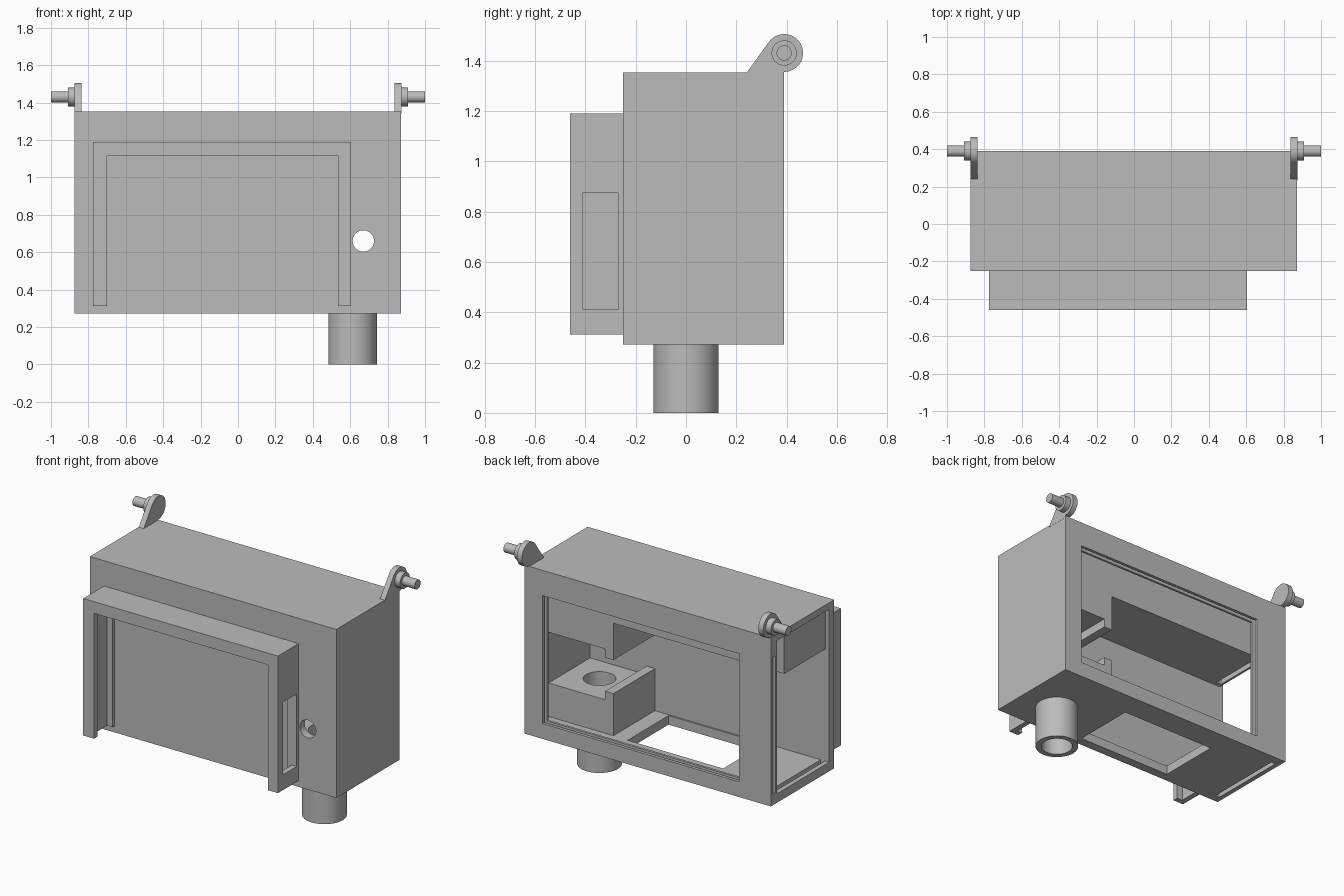
import bpy, bmesh, math
from mathutils import Matrix

cube = bpy.data.objects.get("Cube")
if cube:
    bpy.data.objects.remove(cube, do_unlink=True)

grey = bpy.data.materials.new("plain_grey")
grey.use_nodes = True
COLOUR = (0.5, 0.5, 0.5, 1)
grey.diffuse_color = COLOUR
grey.node_tree.nodes["Principled BSDF"].inputs["Base Color"].default_value = COLOUR


def finish(name, bm):
    bmesh.ops.recalc_face_normals(bm, faces=bm.faces)
    mesh = bpy.data.meshes.new(name)
    bm.to_mesh(mesh)
    bm.free()
    mesh.materials.append(grey)
    obj = bpy.data.objects.new(name, mesh)
    bpy.context.collection.objects.link(obj)
    return obj


def box(name, x, y, z):
    """Box from (min, max) ranges."""
    bm = bmesh.new()
    bmesh.ops.create_cube(bm, size=1)
    for v in bm.verts:
        v.co = [r[0] if c < 0 else r[1] for c, r in zip(v.co, (x, y, z))]
    return finish(name, bm)


def cylinder(name, radius, start, length, axis):
    """Cylinder running from start along an axis."""
    bm = bmesh.new()
    bmesh.ops.create_cone(bm, cap_ends=True, segments=48, radius1=radius,
                          radius2=radius, depth=length,
                          matrix=Matrix.Translation((0, 0, length / 2)))
    turn = {"x": Matrix.Rotation(math.pi / 2, 4, "Y"),
            "y": Matrix.Rotation(-math.pi / 2, 4, "X"),
            "z": Matrix.Identity(4)}[axis]
    bm.transform(Matrix.Translation(start) @ turn)
    return finish(name, bm)


def select(obj):
    bpy.ops.object.select_all(action="DESELECT")
    obj.select_set(True)
    bpy.context.view_layer.objects.active = obj


def smooth(obj):
    select(obj)
    bpy.ops.object.shade_smooth_by_angle(angle=math.radians(30))


def modify(obj, others, operation="DIFFERENCE"):
    """Cut or join other objects, then discard them."""
    for other in others:
        select(obj)
        mod = obj.modifiers.new("boolean", "BOOLEAN")
        mod.operation = operation
        mod.solver = "EXACT"
        mod.object = other
        bpy.ops.object.modifier_apply(modifier=mod.name)
        bpy.data.objects.remove(other, do_unlink=True)


PIPE_X = 0.613


def bore():
    return cylinder("bore_cutter", 0.095, (PIPE_X, 0, -0.1), 0.8, "z")


# Housing shell, open on one end, with a framed rear opening
housing = box("housing", (-0.875, 0.872), (-0.25, 0.39), (0.272, 1.352))
modify(housing, [
    box("cavity_cutter", (-0.95, 0.82), (-0.2, 0.33), (0.33, 1.31)),
    box("rear_cutter", (-0.65, 0.745), (0.25, 0.5), (0.37, 1.19)),
    box("rear_groove_cutter", (-0.95, 0.775), (0.345, 0.37), (0.34, 1.22)),
    box("floor_cutter", (-0.42, 0.257), (-0.19, 0.224), (0.2, 0.4)),
    box("floor_slit_cutter", (-0.845, -0.815), (-0.2, 0.33), (0.2, 0.4)),
    cylinder("peephole_cutter", 0.057, (0.67, -0.4, 0.66), 0.3, "y"),
    bore(),
])
smooth(housing)

# Beam under the roof, with a slit matching the one in the floor
beam = box("roof_beam", (-0.85, 0.83), (-0.21, 0.22), (1.05, 1.32))
modify(beam, [box("beam_slit_cutter", (-0.835, -0.8), (-0.17, 0.19), (1, 1.28))])

# Facing pair of lipped clamp blocks
lower = box("lower_block", (0.36, 0.83), (-0.21, 0.22), (0.32, 0.6))
modify(lower, [box("lip_cutter", (0.42, 0.9), (-0.3, 0.3), (0.545, 0.7)), bore()])
smooth(lower)
upper = box("upper_block", (0.36, 0.83), (-0.21, 0.22), (0.815, 1.06))
modify(upper, [box("lip_cutter", (0.42, 0.9), (-0.3, 0.3), (0.7, 0.87))])

# Outlet pipe below the floor
pipe = cylinder("outlet_pipe", 0.13, (PIPE_X, 0, 0), 0.29, "z")
modify(pipe, [bore()])
smooth(pipe)

# Front surround: an upside-down U with grooved legs and a side window
surround = box("front_surround", (-0.775, 0.605), (-0.46, -0.24), (0.312, 1.19))
modify(surround, [
    box("inner_cutter", (-0.7, 0.535), (-0.6, -0.1), (0.2, 1.115)),
    box("groove_cutter", (-0.74, 0.57), (-0.425, -0.27), (0.2, 1.115)),
    box("window_cutter", (0.5, 0.7), (-0.41, -0.27), (0.41, 0.875)),
])
# Restore the solid front wall where the surround meets it
modify(housing, [surround], "UNION")
smooth(housing)

# Hinge ears with stepped pins on both ends
EAR_Y, EAR_Z, EAR_R = 0.39, 1.43, 0.075
for side, label in ((1, "left"), (-1, "right")):
    outline = [(EAR_Y, 1.34), (0.233, 1.34)]
    for i in range(33):
        a = math.radians(144 - 234 * i / 32)
        outline.append((EAR_Y + EAR_R * math.cos(a), EAR_Z + EAR_R * math.sin(a)))
    bm = bmesh.new()
    face = bm.faces.new([bm.verts.new((side * 0.838, y, z)) for y, z in outline])
    sweep = bmesh.ops.extrude_face_region(bm, geom=[face])["geom"]
    for v in sweep:
        if isinstance(v, bmesh.types.BMVert):
            v.co.x = side * 0.873
    smooth(finish(label + "_hinge_ear", bm))
    for part, radius, near, far in (("hinge_collar", 0.05, 0.865, 0.91),
                                    ("hinge_pin", 0.03, 0.9, 1.0)):
        start = near if side > 0 else -far
        smooth(cylinder(label + "_" + part, radius, (start, EAR_Y, EAR_Z),
                        far - near, "x"))
